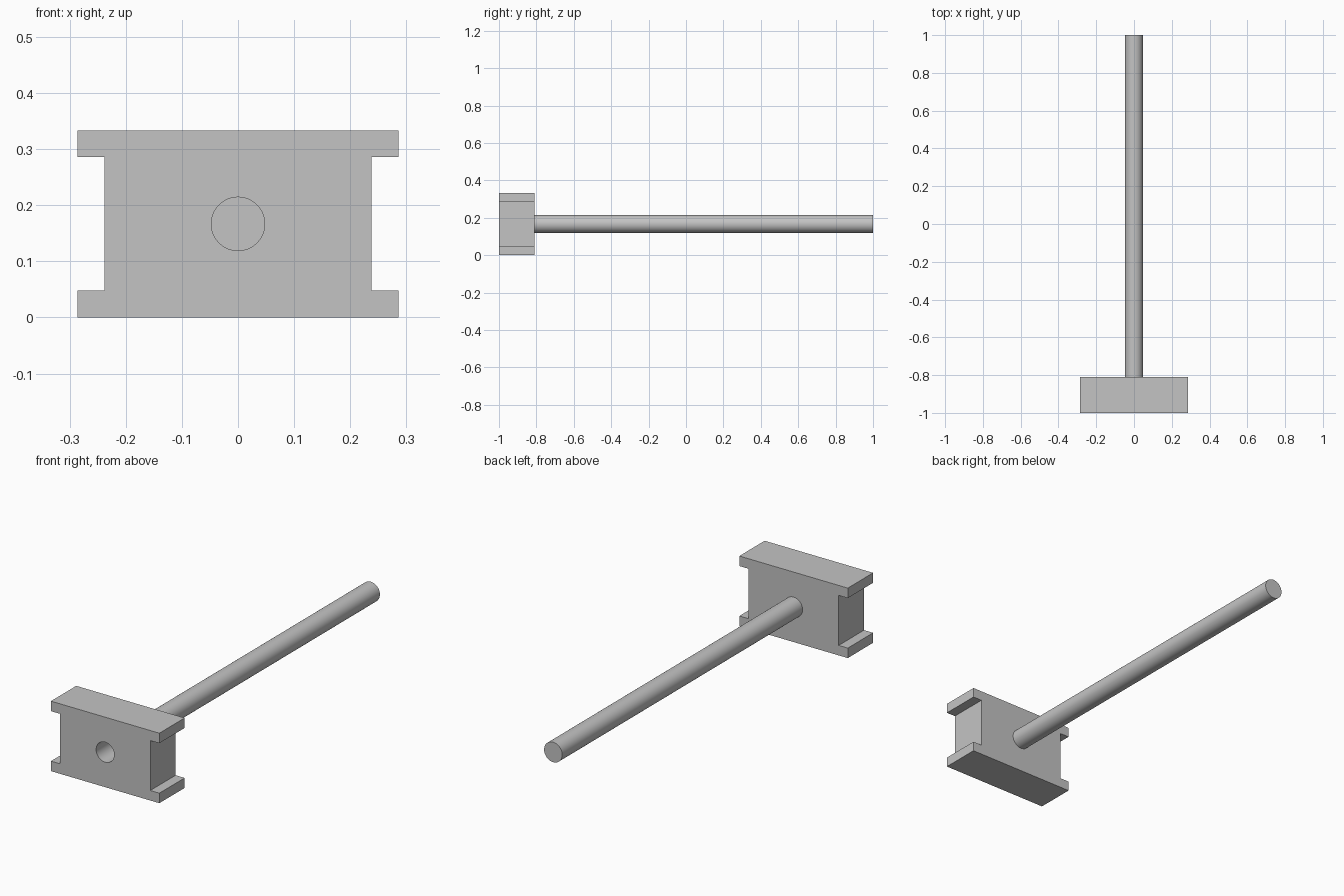
import bpy
import bmesh
from math import pi

if "Cube" in bpy.data.objects:
    bpy.data.objects.remove(bpy.data.objects["Cube"])

U = 2 / 42                      # one module of the design
MID_Z = 3.5 * U                 # axis height of rod and bore
FRONT, BACK, END = -1.0, -1 + 4 * U, 1.0

grey = bpy.data.materials.new("plain grey")
grey.use_nodes = True
color = (0.55, 0.55, 0.55, 1)
grey.diffuse_color = color
grey.node_tree.nodes["Principled BSDF"].inputs["Base Color"].default_value = color


def round_bar(name, radius, y0, y1):
    """Cylinder lying along y between y0 and y1."""
    bpy.ops.mesh.primitive_cylinder_add(
        vertices=64, radius=radius, depth=y1 - y0,
        location=(0, (y0 + y1) / 2, MID_Z), rotation=(pi / 2, 0, 0))
    bar = bpy.context.object
    bar.name = name
    bar.data.materials.append(grey)
    return bar


# Head: I-shaped profile extruded front to back
half = [(6, 0), (6, 1), (5, 1), (5, 6), (6, 6), (6, 7)]
outline = half + [(-x, z) for x, z in reversed(half)]
bm = bmesh.new()
face = bm.faces.new([bm.verts.new((x * U, FRONT, z * U)) for x, z in outline])
ext = bmesh.ops.extrude_face_region(bm, geom=[face])
moved = [g for g in ext["geom"] if isinstance(g, bmesh.types.BMVert)]
bmesh.ops.translate(bm, verts=moved, vec=(0, BACK - FRONT, 0))
bmesh.ops.recalc_face_normals(bm, faces=bm.faces)
mesh = bpy.data.meshes.new("head")
bm.to_mesh(mesh)
bm.free()
mesh.materials.append(grey)
head = bpy.data.objects.new("head", mesh)
bpy.context.collection.objects.link(head)

# Round bore through the head
cutter = round_bar("bore_cutter", U, FRONT - U, BACK + U)
cutter.hide_render = True
bore = head.modifiers.new("bore", "BOOLEAN")
bore.operation = "DIFFERENCE"
bore.solver = "EXACT"
bore.object = cutter
bpy.ops.object.select_all(action="DESELECT")
head.select_set(True)
bpy.context.view_layer.objects.active = head
bpy.ops.object.modifier_apply(modifier=bore.name)
bpy.data.objects.remove(cutter)
bpy.ops.object.shade_smooth_by_angle(angle=pi / 6)

# Long rod behind the head, closing the back of the bore
rod = round_bar("rod", U, BACK, END)
bpy.ops.object.shade_smooth_by_angle(angle=pi / 6)
